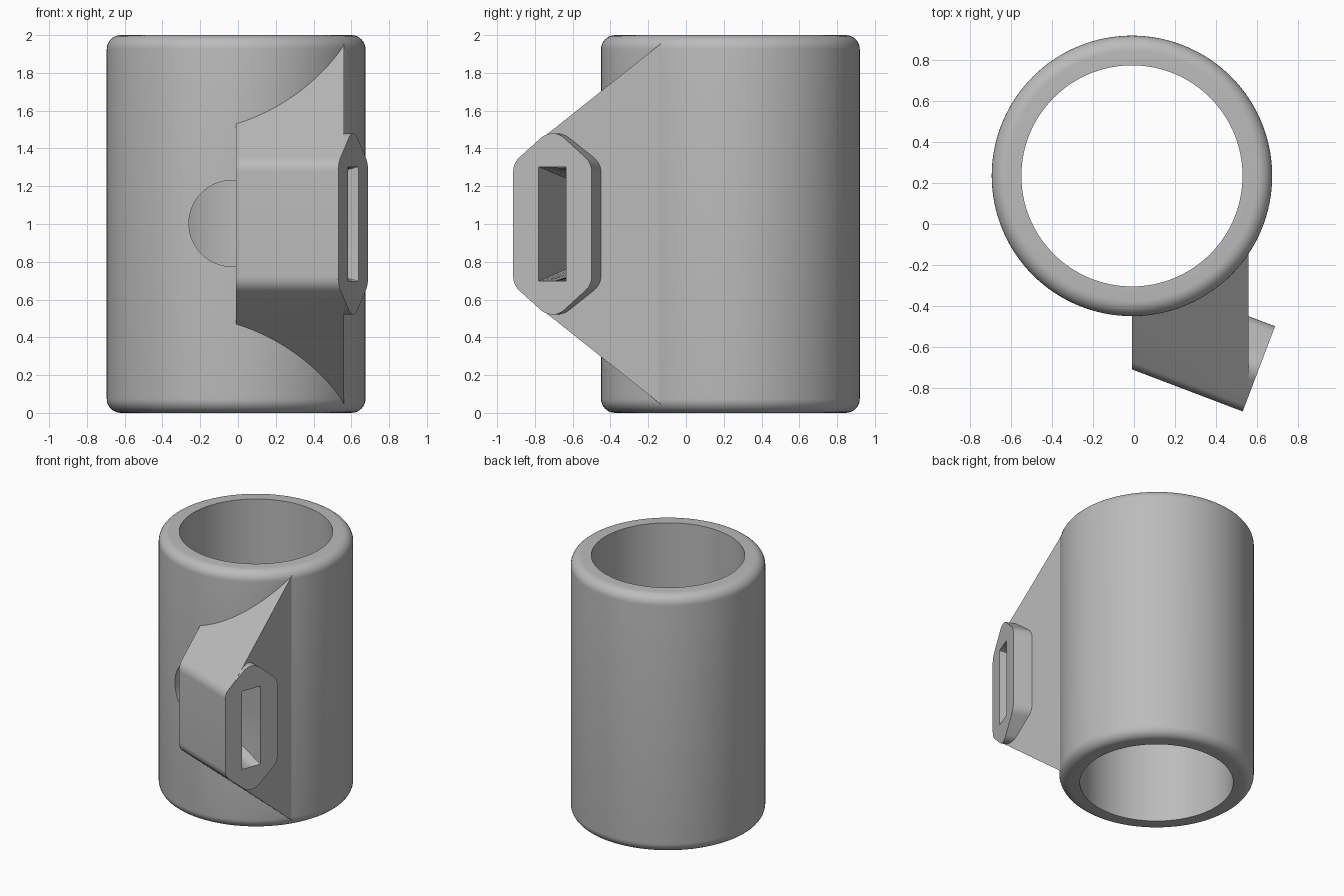
import bpy
import bmesh
from math import cos, sin, pi, atan2, radians
from mathutils import Vector

cube = bpy.data.objects.get("Cube")
if cube:
    bpy.data.objects.remove(cube)

grey = bpy.data.materials.new("plain grey")
grey.use_nodes = True
GREY = (0.5, 0.5, 0.5, 1)
grey.diffuse_color = GREY
grey.node_tree.nodes["Principled BSDF"].inputs["Base Color"].default_value = GREY

# Tube centre and the slanted frame of the inlet
CX, CY, R, BORE, FILLET = -0.01, 0.235, 0.685, 0.54, 0.075
MID = Vector((0, 0, 1))
CORNER = Vector((0.53, -0.915, 0)) + MID
ALONG = Vector((0.935, -0.355, 0)).normalized()
ACROSS = Vector((-ALONG.y, ALONG.x, 0))


def slanted(u, z, s):
    return CORNER + ACROSS * u + ALONG * s + Vector((0, 0, z))


def make(name, bm):
    bmesh.ops.recalc_face_normals(bm, faces=bm.faces)
    mesh = bpy.data.meshes.new(name)
    bm.to_mesh(mesh)
    bm.free()
    mesh.materials.append(grey)
    obj = bpy.data.objects.new(name, mesh)
    bpy.context.collection.objects.link(obj)
    return obj


def loft(rings):
    """Closed solid through matching rings of points."""
    bm = bmesh.new()
    loops = [[bm.verts.new(p) for p in ring] for ring in rings]
    n = len(loops[0])
    for a, b in zip(loops, loops[1:]):
        for i in range(n):
            j = (i + 1) % n
            bm.faces.new((a[i], a[j], b[j], b[i]))
    bm.faces.new(loops[0])
    bm.faces.new(loops[-1])
    return bm


def circle(r, z, n=128):
    return [Vector((CX + r * cos(2 * pi * i / n), CY + r * sin(2 * pi * i / n), z))
            for i in range(n)]


def rounded(points, radius=0.1, steps=8):
    """Polygon with filleted corners; points are (u, z, round it?)."""
    out = []
    for i, (u, z, soft) in enumerate(points):
        p = Vector((u, z))
        if not soft:
            out.append(p)
            continue
        a = (Vector(points[i - 1][:2]) - p).normalized()
        b = (Vector(points[(i + 1) % len(points)][:2]) - p).normalized()
        half = a.angle(b) / 2
        centre = p + (a + b).normalized() * radius / sin(half)
        reach = radius * cos(half) / sin(half)
        va, vb = p + a * reach - centre, p + b * reach - centre
        start = atan2(va.y, va.x)
        turn = (atan2(vb.y, vb.x) - start + pi) % (2 * pi) - pi
        for k in range(steps + 1):
            t = start + turn * k / steps
            out.append(centre + Vector((cos(t), sin(t))) * radius)
    return out


def prism(profile, s0, s1):
    return loft([[slanted(p.x, p.y, s) for p in profile] for s in (s0, s1)])


def cut(bm, x, side):
    """Trim the solid at a plane of constant x and close it."""
    res = bmesh.ops.bisect_plane(
        bm, geom=bm.verts[:] + bm.edges[:] + bm.faces[:],
        plane_co=(x, 0, 0), plane_no=(side, 0, 0), clear_outer=True)
    edges = [e for e in res["geom_cut"] if isinstance(e, bmesh.types.BMEdge)]
    bmesh.ops.edgeloop_fill(bm, edges=edges)


def boolean(target, other, operation):
    mod = target.modifiers.new(other.name, "BOOLEAN")
    mod.operation = operation
    mod.solver = "EXACT"
    mod.object = other
    bpy.context.view_layer.objects.active = target
    bpy.ops.object.modifier_apply(modifier=mod.name)
    bpy.data.objects.remove(other)


# Tube with rounded rims
arc = [(R - FILLET * (1 - sin(a)), FILLET * (1 - cos(a)))
       for a in (pi / 2 * k / 8 for k in range(9))]
rims = arc + [(r, 2 - z) for r, z in reversed(arc)]
tube = make("tube_with_inlet", loft([circle(r, z) for r, z in rims]))

# Sloped gusset leading from the tube to the inlet
SLOPE, EDGE, DEEP, WIDE = 0.852, 0.323, 0.75, 0.445
far = EDGE + SLOPE * DEEP
bm = prism(rounded([(0, -EDGE, True), (0, EDGE, True),
                    (DEEP, far, False), (DEEP, -far, False)]), -1.2, 0)
cut(bm, 0.56, 1)
cut(bm, CX, -1)
boolean(tube, make("gusset", bm), "UNION")

# Six-sided inlet head
tiny = 0.001
apex = EDGE + SLOPE * WIDE / 2 - tiny
side = EDGE - tiny
hexagon = [(tiny, -side, True), (tiny, side, True), (WIDE / 2, apex, True),
           (WIDE, side, True), (WIDE, -side, True), (WIDE / 2, -apex, True)]
boolean(tube, make("inlet_head", prism(rounded(hexagon), -0.35, tiny)), "UNION")

# Bore through the tube
boolean(tube, make("bore", loft([circle(BORE, -0.1), circle(BORE, 2.1)])), "DIFFERENCE")

# Duct blending from a tall slot to a round hole in the tube wall
angles = [2 * pi * i / 64 for i in range(64)]


def slot(s):
    ring = []
    for a in angles:
        k = max(abs(cos(a)), abs(sin(a)))
        ring.append(slanted(WIDE / 2 + 0.078 * cos(a) / k, 0.303 * sin(a) / k, s))
    return ring


def hole(y):
    return [Vector((-0.032 + 0.228 * cos(a), y, 1.003 + 0.228 * sin(a))) for a in angles]


boolean(tube, make("duct", loft([slot(0.05), slot(0), hole(-0.45), hole(-0.15)])),
        "DIFFERENCE")

# Smooth shading with crisp edges
bpy.ops.object.select_all(action="DESELECT")
tube.select_set(True)
bpy.context.view_layer.objects.active = tube
bpy.ops.object.shade_smooth_by_angle(angle=radians(25))
